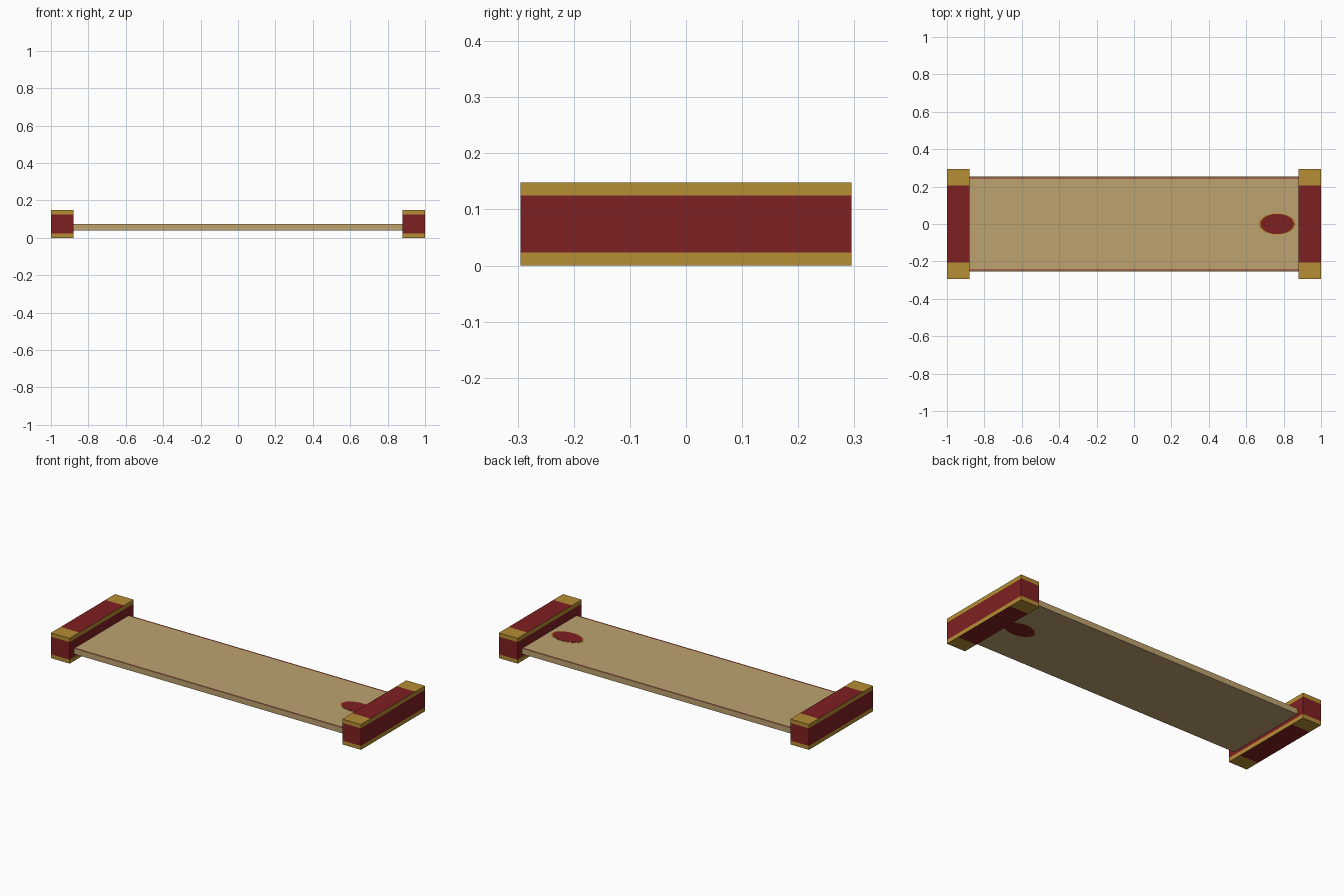
import bpy, bmesh
from mathutils import Matrix, Vector

if "Cube" in bpy.data.objects:
    bpy.data.objects.remove(bpy.data.objects["Cube"], do_unlink=True)


def material(name, rgb):
    m = bpy.data.materials.new(name)
    m.use_nodes = True
    colour = (*rgb, 1)
    m.diffuse_color = colour
    m.node_tree.nodes["Principled BSDF"].inputs["Base Color"].default_value = colour
    return m


tan = material("parchment tan", (0.515, 0.366, 0.162))
red = material("deep red", (0.212, 0.0145, 0.016))
gold = material("old gold", (0.468, 0.27, 0.033))


def finish(bm, name, mats):
    mesh = bpy.data.meshes.new(name)
    bm.to_mesh(mesh)
    bm.free()
    for m in mats:
        mesh.materials.append(m)
    obj = bpy.data.objects.new(name, mesh)
    bpy.context.collection.objects.link(obj)
    return obj


def cut_box(name, centre, size, cuts, mats, rule):
    """Box sliced at (axis, position) planes; rule picks each face's material."""
    bm = bmesh.new()
    bmesh.ops.create_cube(bm, size=1, matrix=Matrix.Translation(centre) @ Matrix.Diagonal((*size, 1)))
    for axis, pos in cuts:
        normal = Vector((0, 0, 0))
        normal[axis] = 1
        bmesh.ops.bisect_plane(bm, geom=bm.verts[:] + bm.edges[:] + bm.faces[:],
                               plane_co=normal * pos, plane_no=normal)
    bm.normal_update()
    for f in bm.faces:
        f.material_index = rule(f.calc_center_median(), f.normal)
    return finish(bm, name, mats)


def oval(name, rx, ry, height, mat):
    bm = bmesh.new()
    bmesh.ops.create_cone(bm, cap_ends=True, segments=40, radius1=1, radius2=1, depth=1,
                          matrix=Matrix.Translation((0.765, 0, 0.0565)) @ Matrix.Diagonal((rx, ry, height, 1)))
    return finish(bm, name, [mat])


# End bars: gold bands along the edges, gold tips above and below
def bar_rule(c, n):
    if abs(n.z) > 0.5:
        return int(abs(c.y) > 0.206)
    return int(c.z < 0.023 or c.z > 0.125)


for side, x in (("right", -0.94), ("left", 0.94)):
    cut_box(side + "_end_bar", (x, 0, 0.074), (0.12, 0.59, 0.148),
            [(1, -0.206), (1, 0.206), (2, 0.023), (2, 0.125)], [red, gold], bar_rule)

# Flat sheet with a hairline red stripe near each long edge
cut_box("sheet", (0, 0, 0.0565), (1.76, 0.506, 0.033),
        [(1, s * y) for s in (-1, 1) for y in (0.243, 0.248)], [tan, red],
        lambda c, n: int(n.z > 0.5 and 0.243 < abs(c.y) < 0.248))

# Oval seal, showing on both faces of the sheet
oval("seal_rim", 0.1, 0.057, 0.035, gold)
oval("seal", 0.09, 0.054, 0.037, red)
